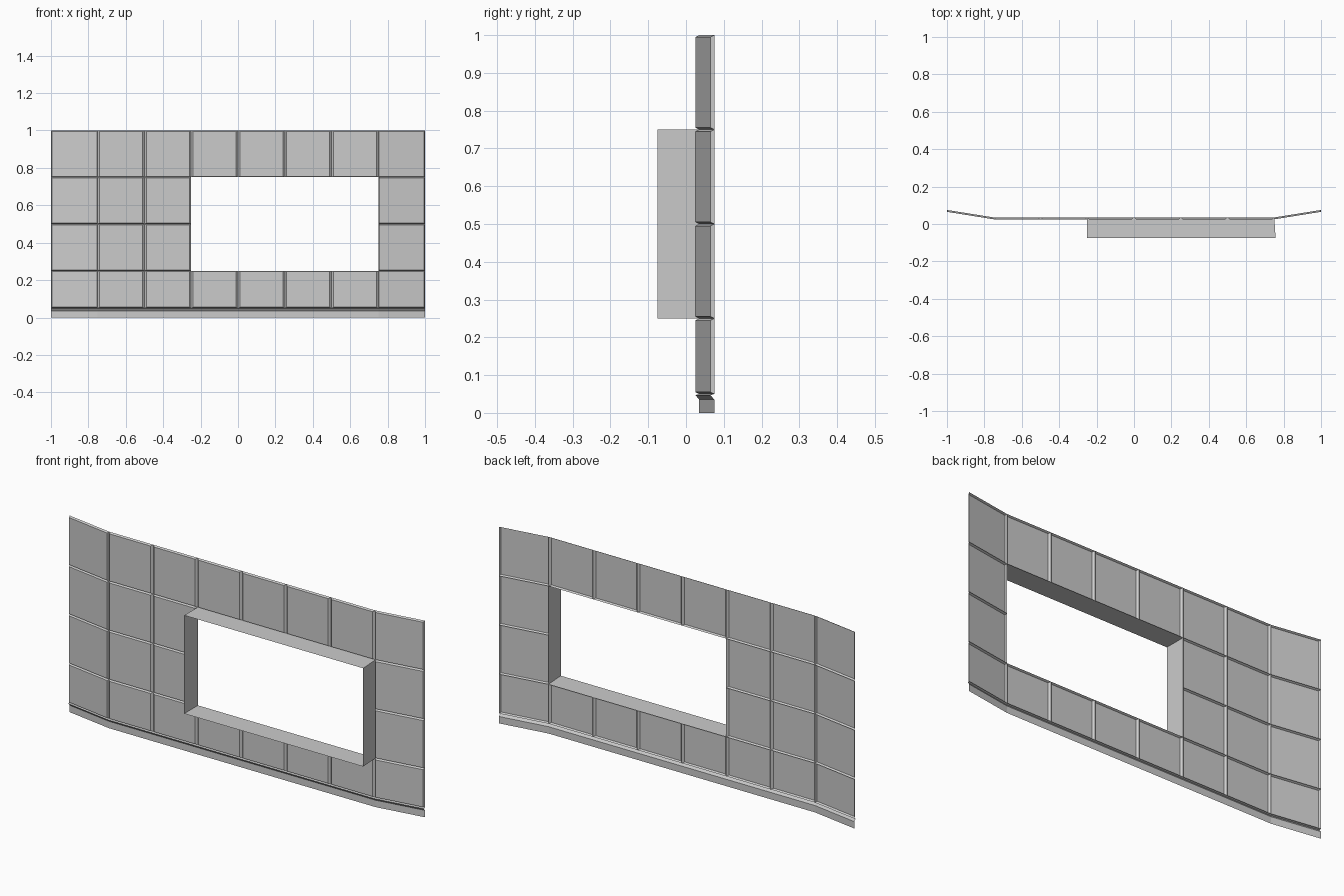
import bpy, bmesh

if "Cube" in bpy.data.objects:
    bpy.data.objects.remove(bpy.data.objects["Cube"])

XS = [-1 + 0.25 * i for i in range(9)]      # column lines
ZS = [0.05, 0.25, 0.5, 0.75, 1.0]           # row lines
IN_X, IN_Z, RAISE = 0.01, 0.005, 0.01       # groove half widths and depth


def base_y(x):
    """Depth of the sheet: flat middle, ends bent backwards."""
    return 0.035 + max(0.0, abs(x) - 0.75) * 0.16


def pt(x, z, lift=0.0):
    return (x, base_y(x) - lift, z)


def make_object(name, quads):
    bm = bmesh.new()
    for q in quads:
        bm.faces.new([bm.verts.new(p) for p in q])
    bmesh.ops.remove_doubles(bm, verts=bm.verts, dist=1e-5)
    mesh = bpy.data.meshes.new(name)
    bm.to_mesh(mesh)
    bm.free()
    obj = bpy.data.objects.new(name, mesh)
    bpy.context.collection.objects.link(obj)
    return obj


# Tiled wall sheet: each cell is a raised face with sloped groove sides
quads = []
for i in range(8):
    for j in range(4):
        if 3 <= i <= 6 and 1 <= j <= 2:
            continue                         # window opening
        x0, x1, z0, z1 = XS[i], XS[i + 1], ZS[j], ZS[j + 1]
        outer = [pt(x0, z0), pt(x1, z0), pt(x1, z1), pt(x0, z1)]
        a, b, c, d = x0 + IN_X, x1 - IN_X, z0 + IN_Z, z1 - IN_Z
        # tiles at the bend and the outer ends have tighter edges
        if i in (0, 7):
            a, b = x0 + IN_X / 2, x1 - IN_X / 2
        inner = [pt(a, c, RAISE), pt(b, c, RAISE), pt(b, d, RAISE), pt(a, d, RAISE)]
        quads.append(inner)
        for k in range(4):
            n = (k + 1) % 4
            quads.append([outer[k], outer[n], inner[n], inner[k]])
make_object("tiled_wall", quads)

# Skirting along the bottom: lip, slope, then upright strip
profile = [(0.0, 0.0), (0.035, 0.0), (0.047, RAISE), (0.05, 0.0)]
bends = [-1, -0.75, 0.75, 1]
make_object("skirting", [
    [pt(xa, za, la), pt(xb, za, la), pt(xb, zb, lb), pt(xa, zb, lb)]
    for xa, xb in zip(bends, bends[1:])
    for (za, la), (zb, lb) in zip(profile, profile[1:])])

# Window surround: open tube projecting to the front
back = [(-0.25, 0.035, 0.25), (0.75, 0.035, 0.25), (0.75, 0.035, 0.75), (-0.25, 0.035, 0.75)]
front = [(x + (0.007 if x > 0 else 0), -0.075, z) for x, _, z in back]
make_object("window_surround", [
    [back[k], back[(k + 1) % 4], front[(k + 1) % 4], front[k]] for k in range(4)])
